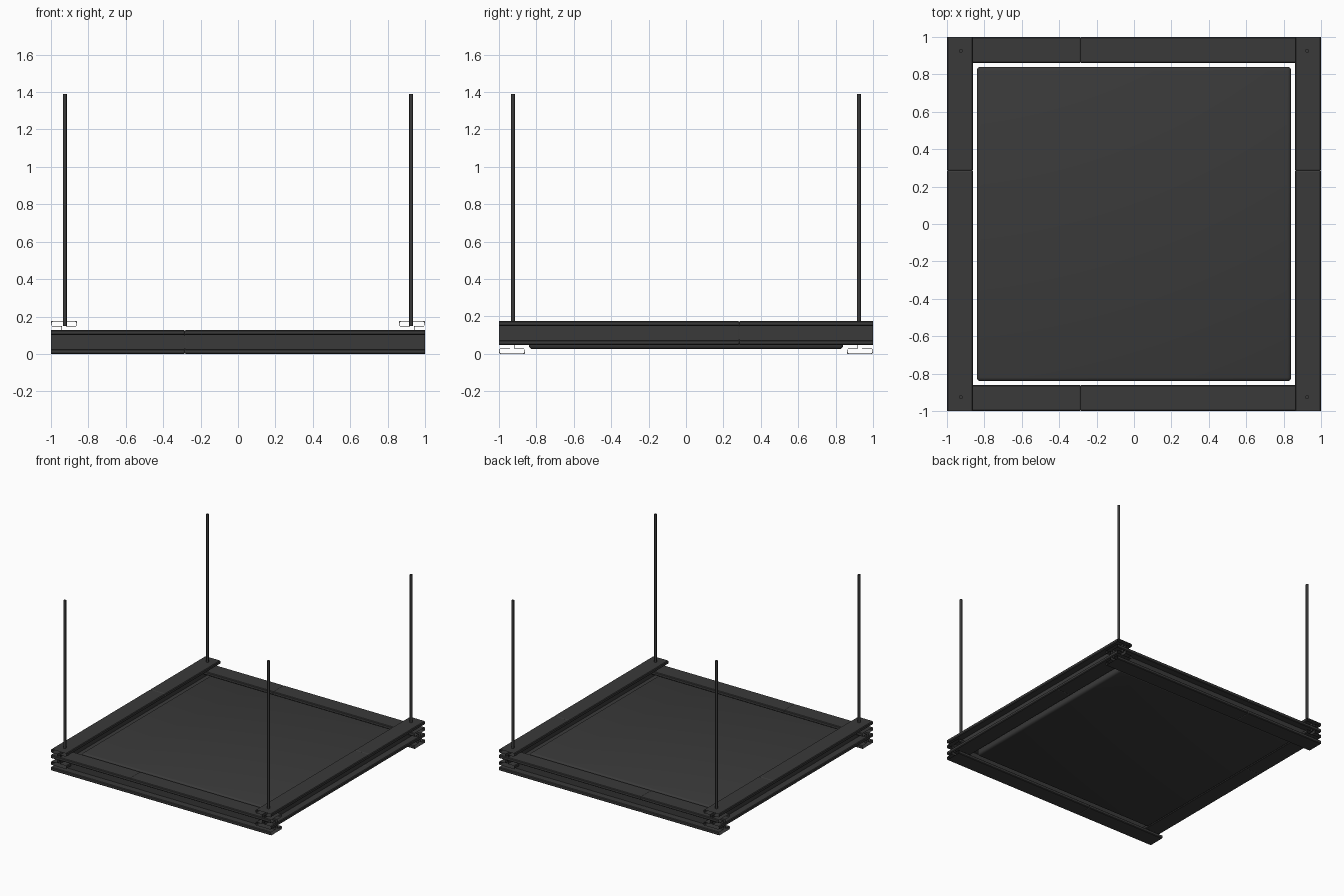
import bpy, bmesh
from mathutils import Vector

if "Cube" in bpy.data.objects:
    bpy.data.objects.remove(bpy.data.objects["Cube"], do_unlink=True)

mat = bpy.data.materials.new("charcoal")
mat.use_nodes = True
colour = (0.042, 0.042, 0.042, 1)
mat.diffuse_color = colour
bsdf = mat.node_tree.nodes["Principled BSDF"]
bsdf.inputs["Base Color"].default_value = colour
bsdf.inputs["Roughness"].default_value = 0.6

OFFSET = 0.93      # bar centre line from the middle
HALF_W, HALF_H = 0.07, 0.064
FLANGE, WEB, CHAMFER = 0.027, 0.012, 0.005


def finish(name, bm):
    bmesh.ops.recalc_face_normals(bm, faces=bm.faces[:])
    mesh = bpy.data.meshes.new(name)
    bm.to_mesh(mesh)
    bm.free()
    mesh.materials.append(mat)
    obj = bpy.data.objects.new(name, mesh)
    bpy.context.collection.objects.link(obj)
    return obj


def beam_profile():
    """Closed I-shaped outline, built from one quarter."""
    inner = HALF_H - FLANGE
    quarter = [(WEB, inner), (HALF_W - CHAMFER, inner), (HALF_W, inner + CHAMFER),
               (HALF_W, HALF_H - CHAMFER), (HALF_W - CHAMFER, HALF_H)]
    right = [(a, -b) for a, b in reversed(quarter)] + quarter
    return right + [(-a, -b) for a, b in right]


def add_beam(name, along_x, side, z, start, end, joint_at_end):
    """Open-ended hollow beam segment; the end at the joint is eased inwards."""
    lip = 0.006
    if joint_at_end:
        stations = [(start, 1), (end - lip, 1), (end, 0.95)]
    else:
        stations = [(start, 0.95), (start + lip, 1), (end, 1)]
    bm = bmesh.new()
    rings = []
    for t, scale in stations:
        ring = []
        for a, b in beam_profile():
            across = side * OFFSET + a * scale
            pos = (t, across) if along_x else (across, t)
            ring.append(bm.verts.new((*pos, z + b * scale)))
        rings.append(ring)
    for r0, r1 in zip(rings, rings[1:]):
        for i in range(len(r0)):
            j = (i + 1) % len(r0)
            bm.faces.new((r0[i], r0[j], r1[j], r1[i]))
    finish(name, bm)


# Interlocking frame: lower beams run across, upper beams run front to back
for label, side in (("front", -1), ("back", 1)):
    add_beam(label + "_beam_short", True, side, HALF_H, -1, -0.285, True)
    add_beam(label + "_beam_long", True, side, HALF_H, -0.285, 1, False)
for label, side in (("right", -1), ("left", 1)):
    add_beam(label + "_beam_long", False, side, 0.112, -1, 0.285, True)
    add_beam(label + "_beam_short", False, side, 0.112, 0.285, 1, False)

# Softly bevelled panel inside the frame
bm = bmesh.new()
bmesh.ops.create_cube(bm, size=1)
bmesh.ops.scale(bm, vec=(1.68, 1.68, 0.1), verts=bm.verts[:])
bmesh.ops.translate(bm, vec=(0, 0, 0.075), verts=bm.verts[:])
bmesh.ops.bevel(bm, geom=bm.edges[:], offset=0.02, segments=3,
                profile=0.5, affect='EDGES')
panel = finish("panel", bm)

# Hanging rods at the corners
rods = []
BOTTOM, TOP = 0.15, 1.39
for sx, x_name in ((-1, "right"), (1, "left")):
    for sy, y_name in ((-1, "front"), (1, "back")):
        bm = bmesh.new()
        bmesh.ops.create_cone(bm, cap_ends=True, segments=16, radius1=0.01,
                              radius2=0.01, depth=TOP - BOTTOM)
        centre = Vector((sx * 0.925, sy * 0.925, (TOP + BOTTOM) / 2))
        bmesh.ops.translate(bm, vec=centre, verts=bm.verts[:])
        rods.append(finish(f"{y_name}_{x_name}_rod", bm))

# Smooth the rounded parts
bpy.ops.object.select_all(action='DESELECT')
for obj in rods + [panel]:
    obj.select_set(True)
bpy.context.view_layer.objects.active = panel
bpy.ops.object.shade_smooth_by_angle()
